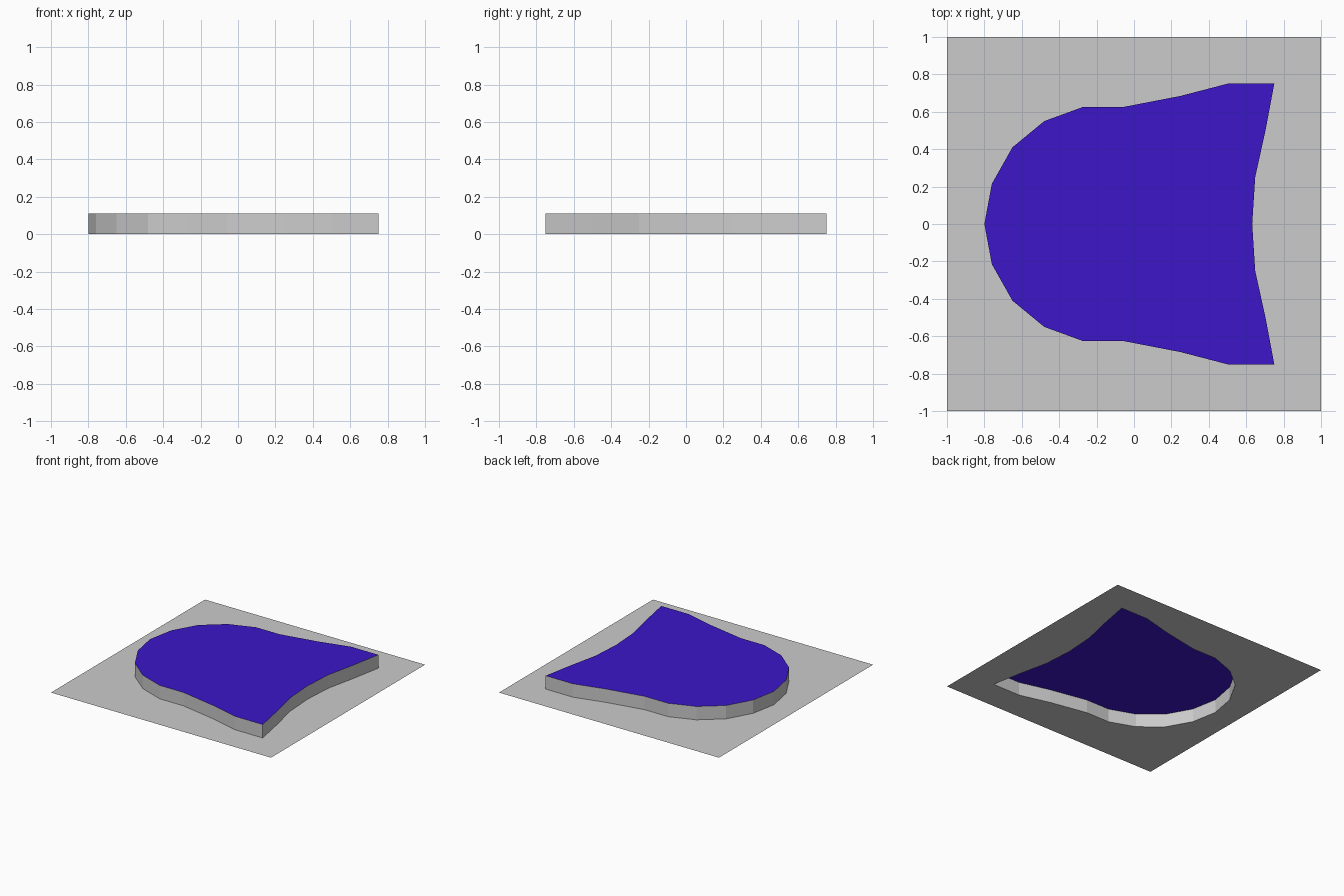
import bpy

if "Cube" in bpy.data.objects:
    bpy.data.objects.remove(bpy.data.objects["Cube"])

HEIGHT = 0.11

# Half outline of the raised pad, from the rounded nose to the curved tail
outline = [(-0.8, 0), (-0.76, 0.215), (-0.65, 0.41), (-0.48, 0.55),
           (-0.275, 0.625), (-0.06, 0.625), (0.25, 0.685), (0.5, 0.75),
           (0.75, 0.75), (0.703, 0.5), (0.648, 0.25), (0.632, 0)]
n = len(outline)


def mirrored_part(name, verts, faces, color=None):
    mesh = bpy.data.meshes.new(name)
    mesh.from_pydata(verts, [], faces)
    obj = bpy.data.objects.new(name, mesh)
    bpy.context.collection.objects.link(obj)
    mod = obj.modifiers.new("Mirror", 'MIRROR')
    mod.use_axis = (False, True, False)
    if color:
        mat = bpy.data.materials.new(name + "_material")
        mat.diffuse_color = color
        mat.use_nodes = True
        mat.node_tree.nodes["Principled BSDF"].inputs["Base Color"].default_value = mat.diffuse_color
        mesh.materials.append(mat)
    return obj


low = [(x, y, 0) for x, y in outline]
high = [(x, y, HEIGHT) for x, y in outline]

# Flat square sheet with the pad outline cut out
sheet = [(-1, 0, 0)] + low + [(1, 0, 0), (1, 1, 0), (-1, 1, 0)]
mirrored_part("base_sheet", sheet, [list(range(len(sheet)))])

# Upright wall around the outline, open underneath
mirrored_part("side_wall", low + high,
              [(i + 1, i, n + i, n + i + 1) for i in range(n - 1)])

# Blue top surface
mirrored_part("top_panel", high, [list(reversed(range(n)))],
              (0.045, 0.008, 0.58, 1))
